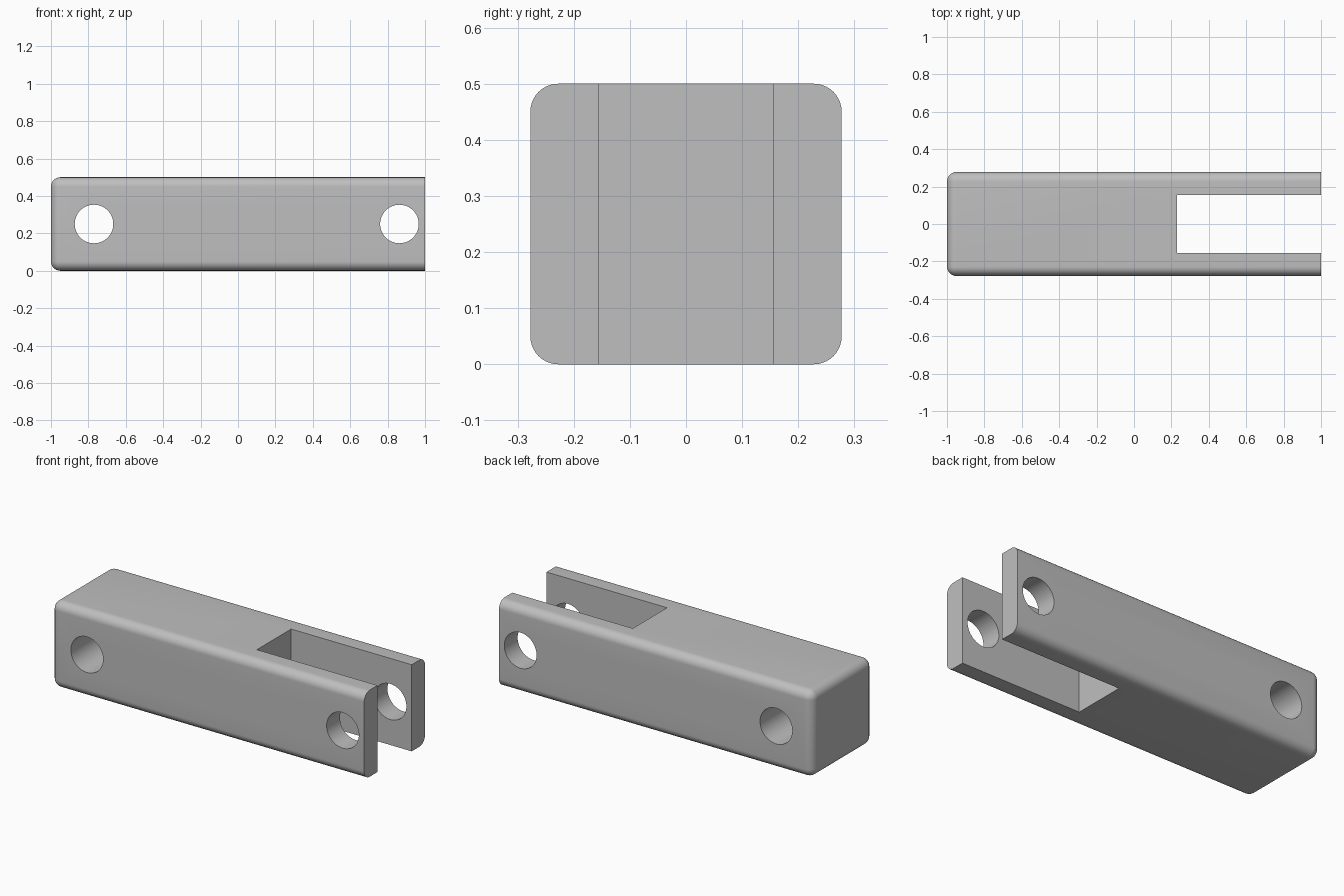
import bpy, bmesh, math
from mathutils import Matrix

cube = bpy.data.objects.get("Cube")
if cube:
    bpy.data.objects.remove(cube, do_unlink=True)

LENGTH, WIDTH, HEIGHT = 2.0, 0.555, 0.5
FILLET = 0.05
SLOT_START, SLOT_WIDTH = 0.23, 0.312
HOLE_RADIUS, HOLE_X = 0.103, (-0.77, 0.863)

grey = bpy.data.materials.new("plain grey")
grey.use_nodes = True
colour = (0.52, 0.52, 0.52, 1)
grey.diffuse_color = colour
grey.node_tree.nodes["Principled BSDF"].inputs["Base Color"].default_value = colour


def make_object(name, bm):
    bmesh.ops.recalc_face_normals(bm, faces=bm.faces)
    mesh = bpy.data.meshes.new(name)
    bm.to_mesh(mesh)
    bm.free()
    mesh.materials.append(grey)
    obj = bpy.data.objects.new(name, mesh)
    bpy.context.collection.objects.link(obj)
    return obj


def box(size, centre):
    bm = bmesh.new()
    bmesh.ops.create_cube(bm, size=1, matrix=Matrix.Translation(centre) @ Matrix.Diagonal((*size, 1)))
    return bm


# Bar, rounded everywhere except around the open fork end
bm = box((LENGTH, WIDTH, HEIGHT), (0, 0, HEIGHT / 2))
rounded = [e for e in bm.edges if any(v.co.x < 0 for v in e.verts)]
bmesh.ops.bevel(bm, geom=rounded, offset=FILLET, offset_type='OFFSET',
                segments=10, profile=0.5, affect='EDGES')
bar = make_object("clevis_bar", bm)

# Fork slot cutter, running out past the open end
slot_length = LENGTH / 2 - SLOT_START + 0.2
cutters = [make_object("slot_cutter", box((slot_length, SLOT_WIDTH, HEIGHT * 2),
                                          (SLOT_START + slot_length / 2, 0, HEIGHT / 2)))]

# Pin hole cutters, one through the solid end and one through the fork
for name, x in zip(("solid_end_hole_cutter", "fork_hole_cutter"), HOLE_X):
    bm = bmesh.new()
    place = Matrix.Translation((x, 0, HEIGHT / 2)) @ Matrix.Rotation(math.pi / 2, 4, 'X')
    bmesh.ops.create_cone(bm, cap_ends=True, segments=64, radius1=HOLE_RADIUS,
                          radius2=HOLE_RADIUS, depth=WIDTH * 2, matrix=place)
    cutters.append(make_object(name, bm))

# Cut the slot and holes, then discard the cutters
bpy.ops.object.select_all(action='DESELECT')
bpy.context.view_layer.objects.active = bar
bar.select_set(True)
for cutter in cutters:
    cutter.hide_render = True
    mod = bar.modifiers.new(cutter.name, 'BOOLEAN')
    mod.operation, mod.solver, mod.object = 'DIFFERENCE', 'EXACT', cutter
    bpy.ops.object.modifier_apply(modifier=mod.name)
    bpy.data.objects.remove(cutter, do_unlink=True)

bpy.ops.object.shade_smooth_by_angle(angle=math.radians(30))
